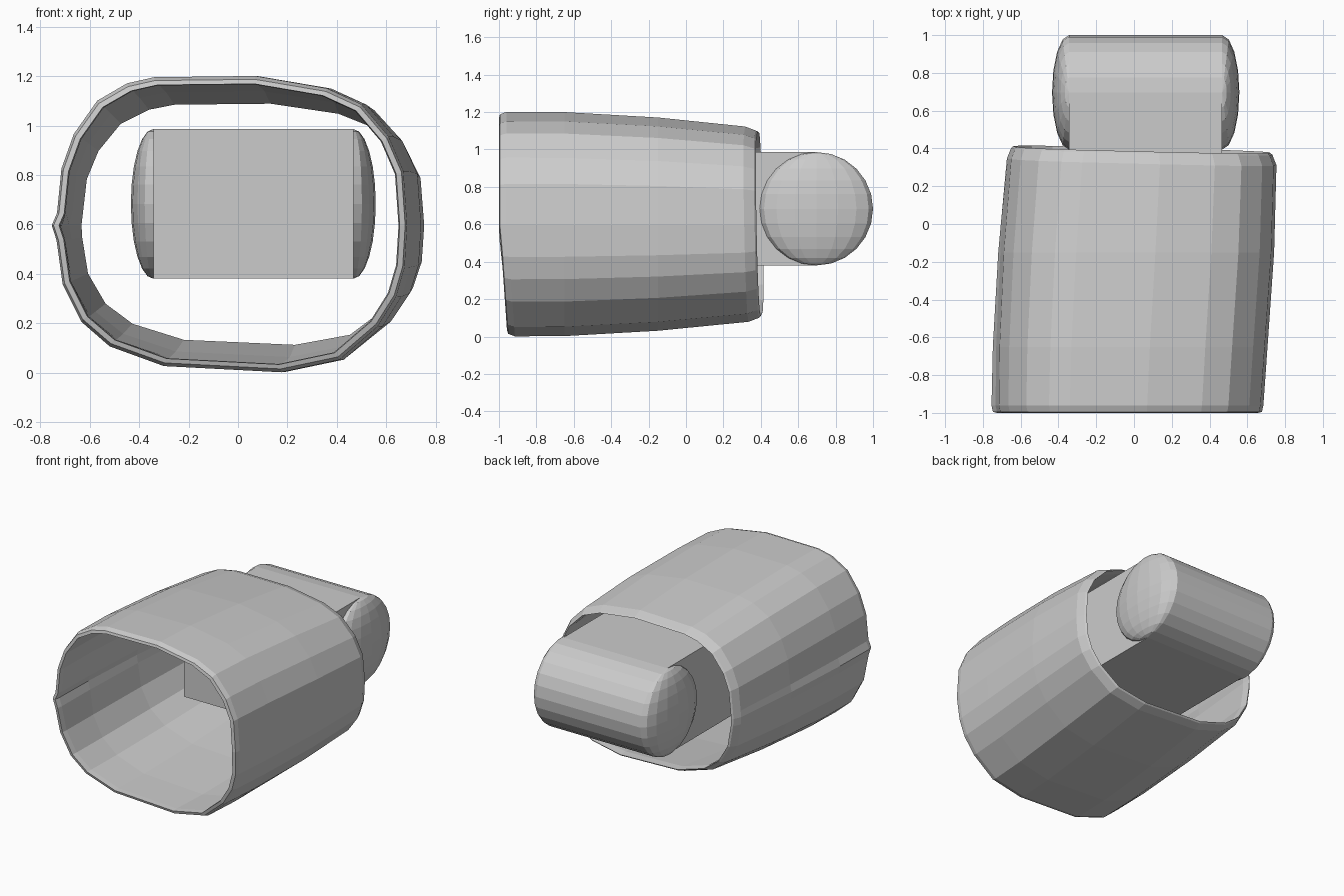
import bpy, bmesh, math
from mathutils import Matrix

if "Cube" in bpy.data.objects:
    bpy.data.objects.remove(bpy.data.objects["Cube"])


def finish(name, bm):
    bmesh.ops.recalc_face_normals(bm, faces=bm.faces[:])
    mesh = bpy.data.meshes.new(name)
    bm.to_mesh(mesh)
    bm.free()
    obj = bpy.data.objects.new(name, mesh)
    bpy.context.collection.objects.link(obj)
    return obj


# Sleeve: rounded cross-section (x, z) of the front opening
outline = [(-.755, .6), (-.733, .65), (-.715, .83), (-.665, .97), (-.57, 1.105),
           (-.45, 1.175), (-.34, 1.2), (.07, 1.205), (.36, 1.155), (.5, 1.09),
           (.61, .96), (.67, .82), (.685, .6), (.675, .43), (.64, .31),
           (.565, .19), (.41, .055), (.175, .005), (-.3, .03), (-.52, .11),
           (-.635, .21), (-.71, .36), (-.735, .54)]

# Rings along the sleeve: y, sideways shift, width scale, height scale, inset
rings = [(-.985, 0, 1, .99, .008), (-.95, 0, 1, 1, 0), (-.65, .0125, 1.013, .998, 0),
         (-.15, .041, 1.022, .95, 0), (.33, .067, 1.003, .87, 0),
         (.385, .067, .998, .86, .018), (.395, .067, .998, .86, .03),
         (.34, .067, 1.003, .87, .04), (-.15, .041, 1.022, .95, .035),
         (-.65, .0125, 1.013, .998, .035), (-.95, 0, 1, 1, .035), (-.99, 0, 1, .995, .03)]

bm = bmesh.new()
loops = []
for y, dx, ws, hs, inset in rings:
    loop = []
    for k, (x, z) in enumerate(outline):
        if k == 0:  # the side ridge fades out towards the back
            x += .018 * (y + 1) / 1.4
        px = (x + .035) * ws * (1 - inset / .72) - .035 + dx
        pz = .598 + (z - .602) * hs * (1 - inset / .62)
        # both openings are slightly slanted
        slant = -.025 * px - .02 * (pz - .6) if y > .2 else 0
        if y < -.9:
            slant = .035 * max(0, 1 - pz / .5) - .01 * (pz > .5)
        loop.append(bm.verts.new((px, max(-1, y + slant), max(0, pz))))
    loops.append(loop)
n = len(outline)
for k, a in enumerate(loops):
    b = loops[(k + 1) % len(loops)]
    for i in range(n):
        j = (i + 1) % n
        bm.faces.new((a[i], a[j], b[j], b[i]))
finish("sleeve", bm)

# Block that reaches into the sleeve
X0, X1, YC, ZC, R = -.343, .467, .697, .683, .303
bm = bmesh.new()
bmesh.ops.create_cube(bm, size=1, matrix=Matrix.Translation(((X0 + X1) / 2, .292, ZC))
                      @ Matrix.Diagonal((X1 - X0, .81, 2 * R, 1)))
finish("inner_block", bm)

# Round bar across the back
bm = bmesh.new()
bmesh.ops.create_cone(bm, cap_ends=True, segments=24, radius1=R, radius2=R,
                      depth=X1 - X0,
                      matrix=Matrix.Translation(((X0 + X1) / 2, YC, ZC))
                      @ Matrix.Rotation(math.pi / 2, 4, 'Y'))
finish("round_bar", bm)

# Flattened dome caps on both bar ends
for name, x in (("left_cap", X0), ("right_cap", X1)):
    bm = bmesh.new()
    bmesh.ops.create_uvsphere(bm, u_segments=16, v_segments=12, radius=R,
                              matrix=Matrix.Translation((x, YC, ZC))
                              @ Matrix.Diagonal((.3, 1, 1, 1)))
    finish(name, bm)
